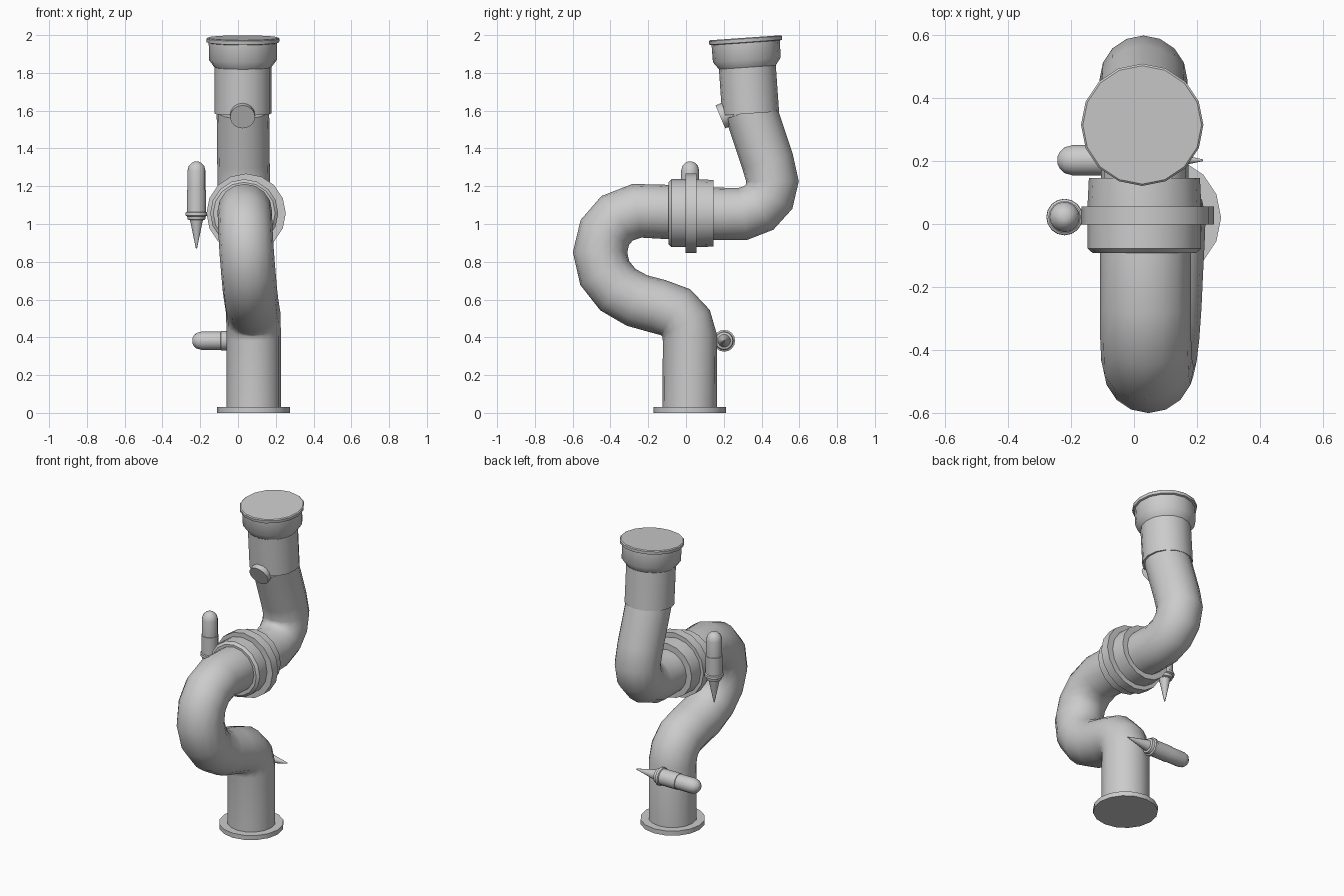
import bpy, bmesh, math
from mathutils import Vector

if "Cube" in bpy.data.objects:
    bpy.data.objects.remove(bpy.data.objects["Cube"])


def skin(name, rings, sides, angle=35):
    """Join circular rings (centre, direction, radius) into a capped solid."""
    bm = bmesh.new()
    loops = []
    for c, t, r in rings:
        t = t.normalized()
        ref = Vector((1, 0, 0)) if abs(t.x) < 0.9 else Vector((0, 0, 1))
        u = (ref - t * ref.dot(t)).normalized()
        v = t.cross(u)
        loops.append([bm.verts.new(c + r * (u * math.cos(a) + v * math.sin(a)))
                      for a in (math.tau * i / sides for i in range(sides))])
    for a, b in zip(loops, loops[1:]):
        for i in range(sides):
            j = (i + 1) % sides
            bm.faces.new((a[i], a[j], b[j], b[i]))
    bm.faces.new(loops[0][::-1])
    bm.faces.new(loops[-1])
    bmesh.ops.recalc_face_normals(bm, faces=bm.faces)
    me = bpy.data.meshes.new(name)
    bm.to_mesh(me)
    bm.free()
    ob = bpy.data.objects.new(name, me)
    bpy.context.collection.objects.link(ob)
    bpy.ops.object.select_all(action='DESELECT')
    bpy.context.view_layer.objects.active = ob
    ob.select_set(True)
    bpy.ops.object.shade_smooth_by_angle(angle=math.radians(angle))
    return ob


def tube(name, pts, radius, sides=16):
    """Pipe along a path."""
    p = [Vector(q) for q in pts]
    rings = []
    for i, c in enumerate(p):
        a = (c - p[i - 1]).normalized() if i else Vector()
        b = (p[i + 1] - c).normalized() if i < len(p) - 1 else Vector()
        rings.append((c, a + b, radius))
    return skin(name, rings, sides, 50)


def lathe(name, origin, axis, profile, sides=16):
    """Turned part: profile is (distance along axis, radius)."""
    o, t = Vector(origin), Vector(axis).normalized()
    return skin(name, [(o + t * d, t, r) for d, r in profile], sides)


# Lower pipe: rises from the base, swings forward and doubles back
tube("lower_pipe", [
    (0.083, 0.02, 0.01), (0.083, 0.02, 0.40), (0.082, 0.00, 0.475),
    (0.08, -0.055, 0.533), (0.075, -0.15, 0.565), (0.07, -0.26, 0.595),
    (0.063, -0.36, 0.652), (0.055, -0.43, 0.74), (0.046, -0.455, 0.85),
    (0.04, -0.43, 0.955), (0.037, -0.365, 1.03), (0.036, -0.26, 1.07),
    (0.036, -0.08, 1.063), (0.036, 0.05, 1.058)], 0.144)

# Upper pipe: runs back, then turns up and leans forward
tube("upper_pipe", [
    (0.034, 0.05, 1.055), (0.034, 0.20, 1.053), (0.033, 0.30, 1.053),
    (0.032, 0.385, 1.085), (0.031, 0.44, 1.145), (0.03, 0.458, 1.225),
    (0.029, 0.432, 1.33), (0.026, 0.342, 1.60)], 0.139)

# Base flange
lathe("base_flange", (0.083, 0.02, 0), (0, 0, 1), [(0, 0.193), (0.03, 0.193)])

# Coupling sleeve with raised band
lathe("coupling_sleeve", (0.033, 0, 1.057), (0, 1, 0),
      [(-0.092, 0.164), (-0.078, 0.18), (0.065, 0.18), (0.145, 0.176)])
lathe("coupling_band", (0.043, 0, 1.057), (0, 1, 0),
      [(-0.002, 0.21), (0.056, 0.21)])

# Top socket with bell mouth and rim
lathe("top_socket", (0.026, 0.342, 1.585), (0, -0.07, 1),
      [(0, 0.151), (0.245, 0.151), (0.285, 0.18), (0.375, 0.181),
       (0.378, 0.192), (0.397, 0.194), (0.402, 0.188)])

# Round plug on the front of the upper pipe
lathe("front_plug", (0.024, 0.182, 1.567), (0, 0.92, 0.39),
      [(0, 0.066), (0.03, 0.066), (0.07, 0.05)])

# Capsule-shaped pegs with pointed tips
peg = [(0, 0.012), (0.006, 0.025), (0.022, 0.041), (0.048, 0.048),
       (0.15, 0.048), (0.151, 0.051), (0.266, 0.051), (0.270, 0.057),
       (0.285, 0.058), (0.290, 0.049), (0.306, 0.046), (0.310, 0.034),
       (0.46, 0.003)]
lathe("side_peg", (-0.22, 0.022, 1.33), (0, 0, -1), peg)
lathe("base_peg", (-0.242, 0.202, 0.382), (1, 0, 0), peg)
